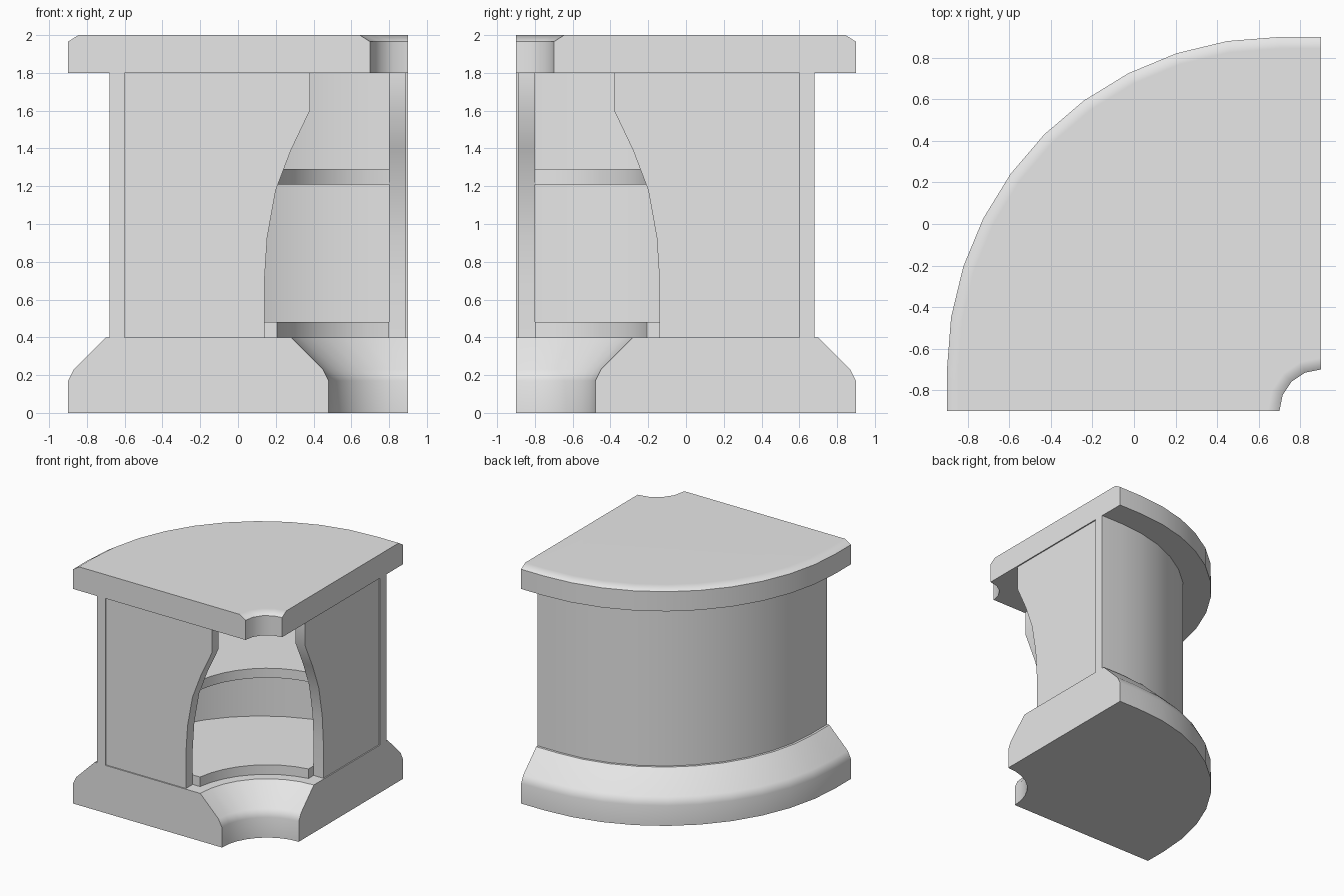
import bpy
import bmesh
from math import sin, cos, asin, pi, radians

cube = bpy.data.objects.get("Cube")
if cube:
    bpy.data.objects.remove(cube, do_unlink=True)

EDGE = 0.9  # the straight sides meet at the corner (EDGE, -EDGE)

grey = bpy.data.materials.new("light grey")
grey.use_nodes = True
grey.diffuse_color = (0.8, 0.8, 0.8, 1)
grey.node_tree.nodes["Principled BSDF"].inputs["Base Color"].default_value = (0.8, 0.8, 0.8, 1)


def outer_arc(reach, end=EDGE):
    """Rounded back line at x = -reach, with straight ends up to the sides."""
    c = 0.7
    r = reach + c
    arc = [(c - r * cos(a), -c + r * sin(a)) for a in (i * pi / 20 for i in range(11))]
    return [(-reach, -end)] + arc + [(end, reach)]


def corner_arc(r, segments, end=EDGE):
    """Concave arc round the corner, running from the right side to the front."""
    start = asin((EDGE - end) / r)
    step = (pi / 2 - 2 * start) / segments
    angles = [start + i * step for i in range(segments, -1, -1)]
    return [(EDGE - r * cos(a), -EDGE + r * sin(a)) for a in angles]


def loft(name, rings, angle=40, weighted=False):
    """Join equal rings of 3D points into a closed solid."""
    bm = bmesh.new()
    loops = [[bm.verts.new(p) for p in ring] for ring in rings]
    n = len(loops[0])
    for low, high in zip(loops, loops[1:]):
        for i in range(n):
            j = (i + 1) % n
            bm.faces.new((low[i], low[j], high[j], high[i]))
    bm.faces.new(loops[0])
    bm.faces.new(loops[-1])
    bmesh.ops.recalc_face_normals(bm, faces=bm.faces)
    mesh = bpy.data.meshes.new(name)
    bm.to_mesh(mesh)
    bm.free()
    mesh.materials.append(grey)
    obj = bpy.data.objects.new(name, mesh)
    bpy.context.collection.objects.link(obj)
    bpy.ops.object.select_all(action='DESELECT')
    obj.select_set(True)
    bpy.context.view_layer.objects.active = obj
    bpy.ops.object.shade_smooth_by_angle(angle=radians(angle))
    if weighted:
        mod = obj.modifiers.new("Weighted normals", 'WEIGHTED_NORMAL')
        mod.keep_sharp = True
    return obj


def at_height(outline, z):
    return [(x, y, z) for x, y in outline]


def stepped_slab(name, levels, inner_radius, segments):
    """Slab whose curved edges draw back by an inset at each (inset, z) level."""
    rings = [at_height(outer_arc(EDGE - d) + corner_arc(inner_radius + d, segments), z)
             for d, z in levels]
    return loft(name, rings, weighted=True)


# Plinth and counter top
stepped_slab("base", [(0, 0), (0, 0.17), (0.03, 0.23), (0.2, 0.4)], 0.42, 8)
stepped_slab("counter_top", [(0, 1.8), (0, 1.965), (0.055, 2)], 0.2, 4)

# Curved back wall
wall = outer_arc(0.68) + outer_arc(0.6)[::-1]
loft("back_wall", [at_height(wall, 0.4), at_height(wall, 1.8)])

# Raised floor and shelf
board = outer_arc(0.6, 0.8) + corner_arc(0.7, 8, 0.8)
for name, bottom in (("inner_floor", 0.4), ("shelf", 1.21)):
    loft(name, [at_height(board, bottom), at_height(board, bottom + 0.08)])

# Side panels with a curved opening edge, mirrored across the diagonal
opening = [(0.14, 0.4), (0.14, 0.7), (0.155, 0.93), (0.2, 1.18),
           (0.28, 1.39), (0.38, 1.6), (0.38, 1.8)]
panel = [(-0.6, 0.4)] + opening + [(-0.6, 1.8)]
front = [[(x, y, z) for x, z in panel] for y in (-0.89, -0.8)]
loft("front_panel", front, 30)
loft("left_panel", [[(-y, -x, z) for x, y, z in ring] for ring in front], 30)
